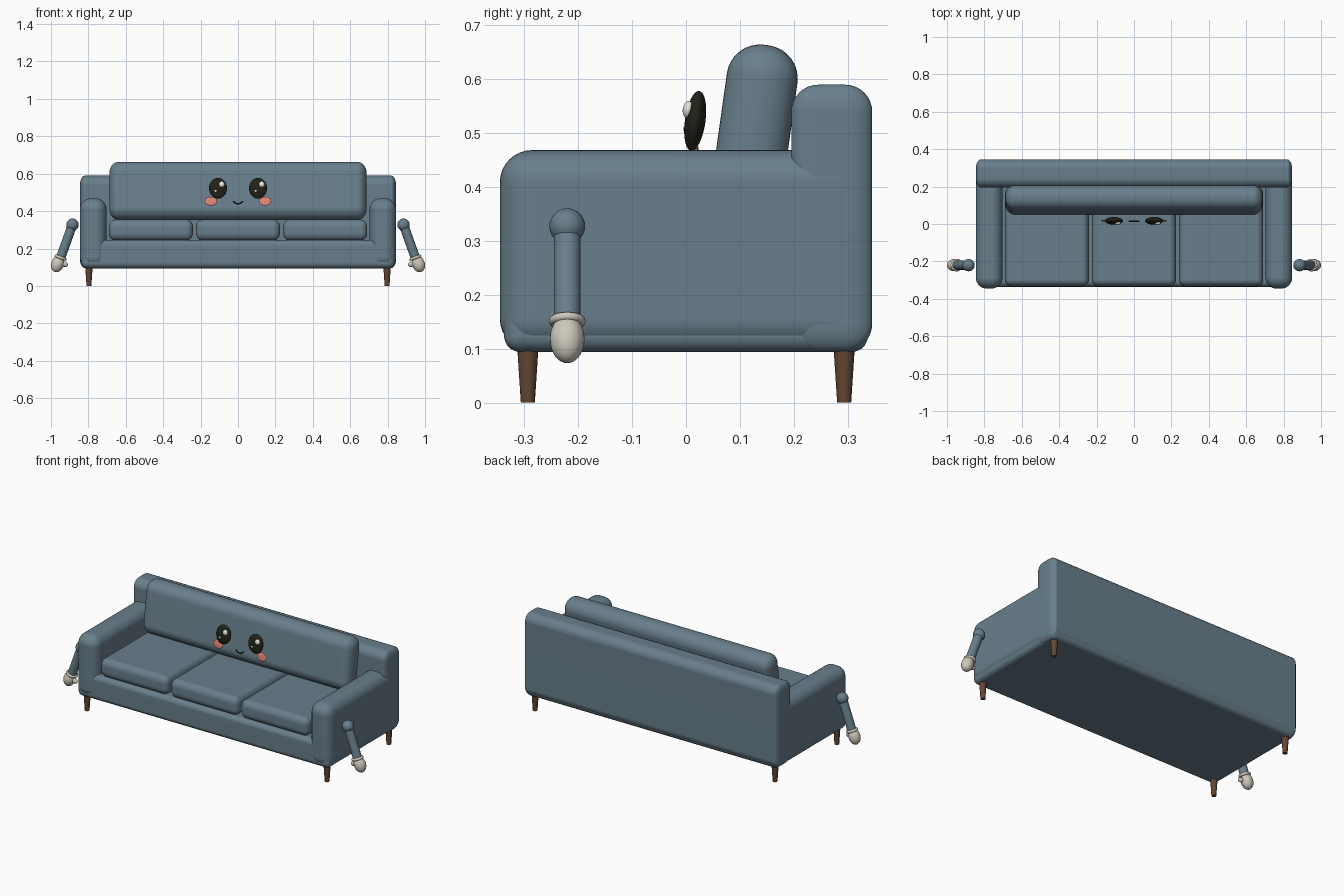
import bpy, bmesh, math
from mathutils import Vector

if "Cube" in bpy.data.objects:
    bpy.data.objects.remove(bpy.data.objects["Cube"], do_unlink=True)


def material(name, rgb):
    m = bpy.data.materials.new(name)
    m.use_nodes = True
    m.diffuse_color = (*rgb, 1)
    bsdf = m.node_tree.nodes["Principled BSDF"]
    bsdf.inputs["Base Color"].default_value = (*rgb, 1)
    bsdf.inputs["Roughness"].default_value = 0.8
    return m


FABRIC = material("blue grey fabric", (0.14, 0.21, 0.26))
WOOD = material("brown wood", (0.13, 0.063, 0.034))
GLOVE = material("cream glove", (0.62, 0.58, 0.5))
DARK = material("dark eye", (0.016, 0.016, 0.01))
SHINE = material("eye shine", (0.8, 0.8, 0.74))
BLUSH = material("pink blush", (0.75, 0.24, 0.18))


def finish(name, bm, mat, loc, rot=(0, 0, 0)):
    mesh = bpy.data.meshes.new(name)
    bm.to_mesh(mesh)
    bm.free()
    mesh.materials.append(mat)
    ob = bpy.data.objects.new(name, mesh)
    ob.location, ob.rotation_euler = loc, rot
    bpy.context.collection.objects.link(ob)
    bpy.ops.object.select_all(action="DESELECT")
    ob.select_set(True)
    bpy.context.view_layer.objects.active = ob
    bpy.ops.object.shade_smooth_by_angle(angle=math.radians(40))
    return ob


def soft_box(name, lo, hi, radii, rot=(0, 0, 0)):
    """Box between two corners, its edges rounded by a radius per axis."""
    lo, hi, radii = Vector(lo), Vector(hi), Vector(radii)
    bm = bmesh.new()
    bmesh.ops.create_cube(bm, size=1)
    bmesh.ops.scale(bm, verts=bm.verts, vec=[s / r for s, r in zip(hi - lo, radii)])
    bmesh.ops.bevel(bm, geom=bm.edges[:], offset=1, segments=8, profile=0.5,
                    affect="EDGES")
    bmesh.ops.scale(bm, verts=bm.verts, vec=radii)
    ob = finish(name, bm, FABRIC, (lo + hi) / 2, rot)
    ob.modifiers.new("flat face normals", "WEIGHTED_NORMAL").keep_sharp = True
    return ob


def ball(name, loc, radii, mat, rot=(0, 0, 0)):
    bm = bmesh.new()
    bmesh.ops.create_uvsphere(bm, u_segments=32, v_segments=20, radius=1)
    bmesh.ops.scale(bm, verts=bm.verts, vec=radii)
    return finish(name, bm, mat, loc, rot)


def rod(name, loc, bottom, top, length, mat, rot=(0, 0, 0)):
    bm = bmesh.new()
    bmesh.ops.create_cone(bm, cap_ends=True, segments=32, radius1=bottom,
                          radius2=top, depth=length)
    return finish(name, bm, mat, loc, rot)


# Sofa frame
soft_box("base", (-0.837, -0.337, 0.094), (0.837, 0.337, 0.245), (0.03, 0.03, 0.03))
soft_box("backrest", (-0.845, 0.195, 0.096), (0.845, 0.345, 0.589), (0.025, 0.05, 0.05))
for side, label in ((1, "left"), (-1, "right")):
    inner, outer = sorted((side * 0.703, side * 0.846))
    soft_box(label + "_armrest", (inner, -0.345, 0.096), (outer, 0.34, 0.468),
             (0.058, 0.06, 0.06))

# Cushions
for i, label in enumerate(("right", "middle", "left")):
    x = (i - 1) * 0.466
    soft_box(label + "_seat_cushion", (x - 0.225, -0.333, 0.243), (x + 0.225, 0.2, 0.354),
             (0.035, 0.035, 0.04))
TILT = (math.radians(-8), 0, 0)
soft_box("back_cushion", (-0.688, 0.062, 0.352), (0.688, 0.194, 0.664),
         (0.05, 0.062, 0.062), TILT)

# Tapered legs
for x, sx in ((0.797, "left"), (-0.797, "right")):
    for y, sy in ((-0.293, "front"), (0.293, "back")):
        rod(f"{sy}_{sx}_leg", (x, y, 0.05), 0.013, 0.0195, 0.1, WOOD)

# Face
for side, label in ((1, "left"), (-1, "right")):
    x = side * 0.107
    ball(label + "_eye", (x, 0.017, 0.522), (0.048, 0.019, 0.056), DARK, TILT)
    ball(label + "_eye_shine", (x + 0.02, 0.004, 0.543), (0.015, 0.01, 0.016), SHINE, TILT)
    ball(label + "_eye_glint", (x - 0.012, 0.0, 0.508), (0.007, 0.005, 0.007), SHINE, TILT)
    ball(label + "_cheek", (side * 0.145, 0.018, 0.453), (0.033, 0.004, 0.024), BLUSH, TILT)

smile = bpy.data.curves.new("smile", "CURVE")
smile.dimensions = "3D"
smile.bevel_depth = 0.004
smile.bevel_resolution = 3
smile.use_fill_caps = True
line = smile.splines.new("POLY")
line.points.add(12)
for i, p in enumerate(line.points):
    t = i / 6 - 1
    p.co = (0.026 * t, 0.015, 0.439 + 0.014 * t * t, 1)
smile.materials.append(DARK)
bpy.context.collection.objects.link(bpy.data.objects.new("smile", smile))

# Hanging arms with gloves
SWING = 0.345
for side, label in ((1, "left"), (-1, "right")):
    rot = (0, -side * SWING, 0)
    shoulder = Vector((side * 0.885, -0.22, 0.327))
    down = Vector((side * math.sin(SWING), 0, -math.cos(SWING)))
    ball(label + "_shoulder", shoulder, (0.033, 0.033, 0.033), FABRIC)
    rod(label + "_arm", shoulder + down * 0.095, 0.025, 0.025, 0.19, FABRIC, rot)
    bpy.ops.mesh.primitive_torus_add(location=shoulder + down * 0.187, rotation=rot,
                                     major_radius=0.026, minor_radius=0.008,
                                     major_segments=32, minor_segments=12)
    cuff = bpy.context.object
    cuff.name = label + "_cuff"
    cuff.data.materials.append(GLOVE)
    bpy.ops.object.shade_smooth()
    ball(label + "_hand", (side * 0.9645, -0.22, 0.118), (0.034, 0.032, 0.046), GLOVE, rot)
    ball(label + "_thumb", (side * 0.927, -0.225, 0.116), (0.018, 0.013, 0.014), GLOVE, rot)
